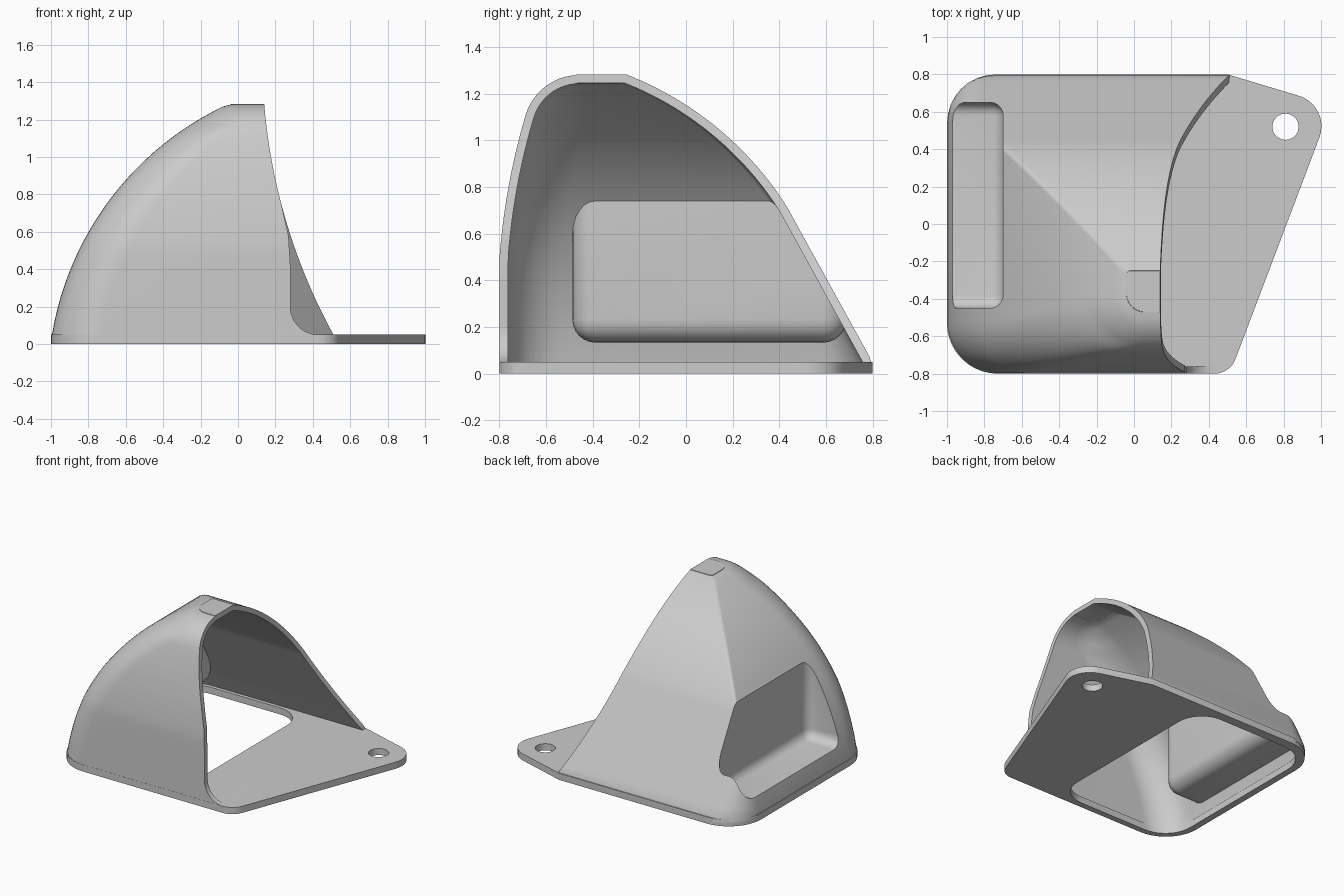
import bpy, bmesh
from math import sin, cos, tan, pi, radians
from mathutils import Vector, Matrix

if "Cube" in bpy.data.objects:
    bpy.data.objects.remove(bpy.data.objects["Cube"])

WALL = 0.037


def make_object(name, bm):
    bmesh.ops.recalc_face_normals(bm, faces=bm.faces[:])
    mesh = bpy.data.meshes.new(name)
    bm.to_mesh(mesh)
    bm.free()
    ob = bpy.data.objects.new(name, mesh)
    bpy.context.collection.objects.link(ob)
    return ob


def combine(target, tool, operation):
    mod = target.modifiers.new(operation, 'BOOLEAN')
    mod.operation, mod.solver, mod.object = operation, 'EXACT', tool
    bpy.context.view_layer.objects.active = target
    bpy.ops.object.modifier_apply(modifier=mod.name)
    bpy.data.objects.remove(tool)


def arc(p, q, degrees, n=12):
    """Arc from p to q, bulging left of the direction for positive half-angles."""
    p, q, d = Vector(p), Vector(q), radians(degrees)
    u = (q - p).normalized()
    left = Vector((-u.y, u.x))
    r = (q - p).length / 2 / sin(d)
    mid = (p + q) / 2
    out = []
    for i in range(n + 1):
        a = d * (2 * i / n - 1)
        out.append(tuple(mid + u * r * sin(a) + left * r * (cos(a) - cos(d))))
    return out


def offset(pts, t):
    """Shift a polyline to its left by t."""
    out = []
    for i, p in enumerate(pts):
        u = (Vector(pts[min(i + 1, len(pts) - 1)]) - Vector(pts[max(i - 1, 0)])).normalized()
        out.append((p[0] - u.y * t, p[1] + u.x * t))
    return out


def at_height(pts, z):
    if z <= pts[0][1]:
        return pts[0][0]
    for (a, za), (b, zb) in zip(pts, pts[1:]):
        if za <= z <= zb and zb > za:
            return a + (b - a) * (z - za) / (zb - za)
    return pts[-1][0]


def rounded(corners, n=10):
    """Polygon from (x, y, radius) corners with filleted corners."""
    out = []
    for i, (x, y, r) in enumerate(corners):
        c = Vector((x, y))
        if r == 0:
            out.append((x, y))
            continue
        a = (Vector(corners[i - 1][:2]) - c).normalized()
        b = (Vector(corners[(i + 1) % len(corners)][:2]) - c).normalized()
        half = a.angle(b) / 2
        centre = c + (a + b).normalized() * r / sin(half)
        start = c + a * r / tan(half) - centre
        end = c + b * r / tan(half) - centre
        sweep = start.angle_signed(end)
        for k in range(n + 1):
            t = -sweep * k / n
            out.append((centre.x + start.x * cos(t) - start.y * sin(t),
                        centre.y + start.x * sin(t) + start.y * cos(t)))
    return out


def prism(name, pts, lo, hi, along='z'):
    bm = bmesh.new()
    place = (lambda p, h: (p[0], p[1], h)) if along == 'z' else (lambda p, h: (p[0], h, p[1]))
    face = bm.faces.new([bm.verts.new(place(p, lo)) for p in pts])
    ext = bmesh.ops.extrude_face_region(bm, geom=[face])
    step = Vector(place((0, 0), hi - lo))
    bmesh.ops.translate(bm, vec=step, verts=[v for v in ext['geom'] if isinstance(v, bmesh.types.BMVert)])
    return make_object(name, bm)


def rounded_box(name, lo, hi, radius):
    bm = bmesh.new()
    lo, hi = Vector(lo), Vector(hi)
    bmesh.ops.create_cube(bm, size=1, matrix=Matrix.Translation((lo + hi) / 2) @ Matrix.Diagonal((*(hi - lo), 1)))
    bmesh.ops.bevel(bm, geom=bm.edges[:], offset=radius, segments=6, profile=0.5, affect='EDGES')
    return make_object(name, bm)


# Hood outlines against height: left side (x), front and back (y)
LEFT = [(-0.998, 0)] + arc((-0.998, 0.03), (-0.12, 1.25), 27, 20) + [(-0.08, 1.27), (-0.04, 1.28)]
FRONT = [(-0.799, 0)] + arc((-0.799, 0.5), (-0.69, 1.1), 6) + arc((-0.69, 1.1), (-0.47, 1.28), 36)[1:]
BACK = [(0.799, 0), (0.799, 0.05)] + arc((0.43, 0.72), (-0.25, 1.28), -18, 16)


def hood_solid(name, inset, z0, z1, right_front, right_back):
    left, front, back = offset(LEFT, -inset), offset(FRONT, -inset), offset(BACK, inset)
    bm = bmesh.new()
    rings, count = [], 44
    for i in range(count + 1):
        z = z0 + (z1 - z0) * sin(i / count * pi / 2)
        x, f, b = (at_height(c, z) for c in (left, front, back))
        rf = min(0.27, 0.45 * (b - f)) - inset
        rb = max(0.02, 0.27 - inset - 0.5 * z)
        ring = [(right_front, f)]
        for k in range(13):
            a = k / 12 * pi / 2
            ring.append((x + rf - rf * sin(a), f + rf - rf * cos(a)))
        for k in range(9):
            a = k / 8 * pi / 2
            ring.append((x + rb - rb * cos(a), b - rb + rb * sin(a)))
        ring.append((right_back, b))
        rings.append([bm.verts.new((*p, z)) for p in ring])
    for low, high in zip(rings, rings[1:]):
        for k in range(len(low)):
            m = (k + 1) % len(low)
            bm.faces.new((low[k], low[m], high[m], high[k]))
    bm.faces.new(rings[0])
    bm.faces.new(rings[-1])
    return make_object(name, bm)


# Outer hood with the pocket cut in its left side
hood = hood_solid("hood", 0, 0.03, 1.283, 0.43, 0.51)
combine(hood, rounded_box("pocket", (-1.4, -0.45, 0.17), (-0.7, 0.65, 1.6), 0.07), 'DIFFERENCE')

# Base plate with mounting tab
plate = prism("base_plate", rounded([(-1, 0.8, 0.27), (-1, -0.8, 0.27), (0.513, -0.8, 0.12),
                                     (1.056, 0.633, 0.17), (0.5, 0.8, 0)]), 0, 0.05)
combine(hood, plate, 'UNION')

# Hollow interior, leaving a wall around the pocket
cavity = hood_solid("cavity", WALL, 0.05, 1.245, 0.8, 0.8)
combine(cavity, rounded_box("pocket_wall", (-1.4, -0.45 - WALL, 0.17 - WALL), (-0.7 + WALL, 0.65 + WALL, 1.6), 0.1),
        'DIFFERENCE')
combine(hood, cavity, 'DIFFERENCE')

# Slanted mouth, with a steeper filleted edge on the front wall
edge = arc((0.14, 1.283), (0.51, 0.05), -12, 24)
outside = [(1.3, 0.05), (1.3, 1.5), (0.137, 1.5)]
combine(hood, prism("mouth_back", edge + outside, -0.4, 1.2, 'y'), 'DIFFERENCE')
front_edge = [p for p in edge if p[1] > 0.72] + [(0.27, 0.58), (0.28, 0.42)] + arc((0.28, 0.2), (0.43, 0.05), -45)
combine(hood, prism("mouth_front", front_edge + outside, -1.2, -0.35, 'y'), 'DIFFERENCE')

# Floor opening and screw hole
floor = [(-0.95, 0.73, 0.22), (-0.95, -0.755, 0.22), (0.04, -0.755, 0.2), (0.04, 0.73, 0.2)]
combine(hood, prism("floor_opening", rounded(floor), -0.1, 0.08), 'DIFFERENCE')
circle = [(0.81 + 0.07 * cos(i * pi / 20), 0.52 + 0.07 * sin(i * pi / 20)) for i in range(40)]
combine(hood, prism("screw_hole", circle, -0.1, 0.2), 'DIFFERENCE')

bpy.ops.object.select_all(action='DESELECT')
hood.select_set(True)
bpy.context.view_layer.objects.active = hood
bpy.ops.object.shade_smooth_by_angle(angle=radians(30))
